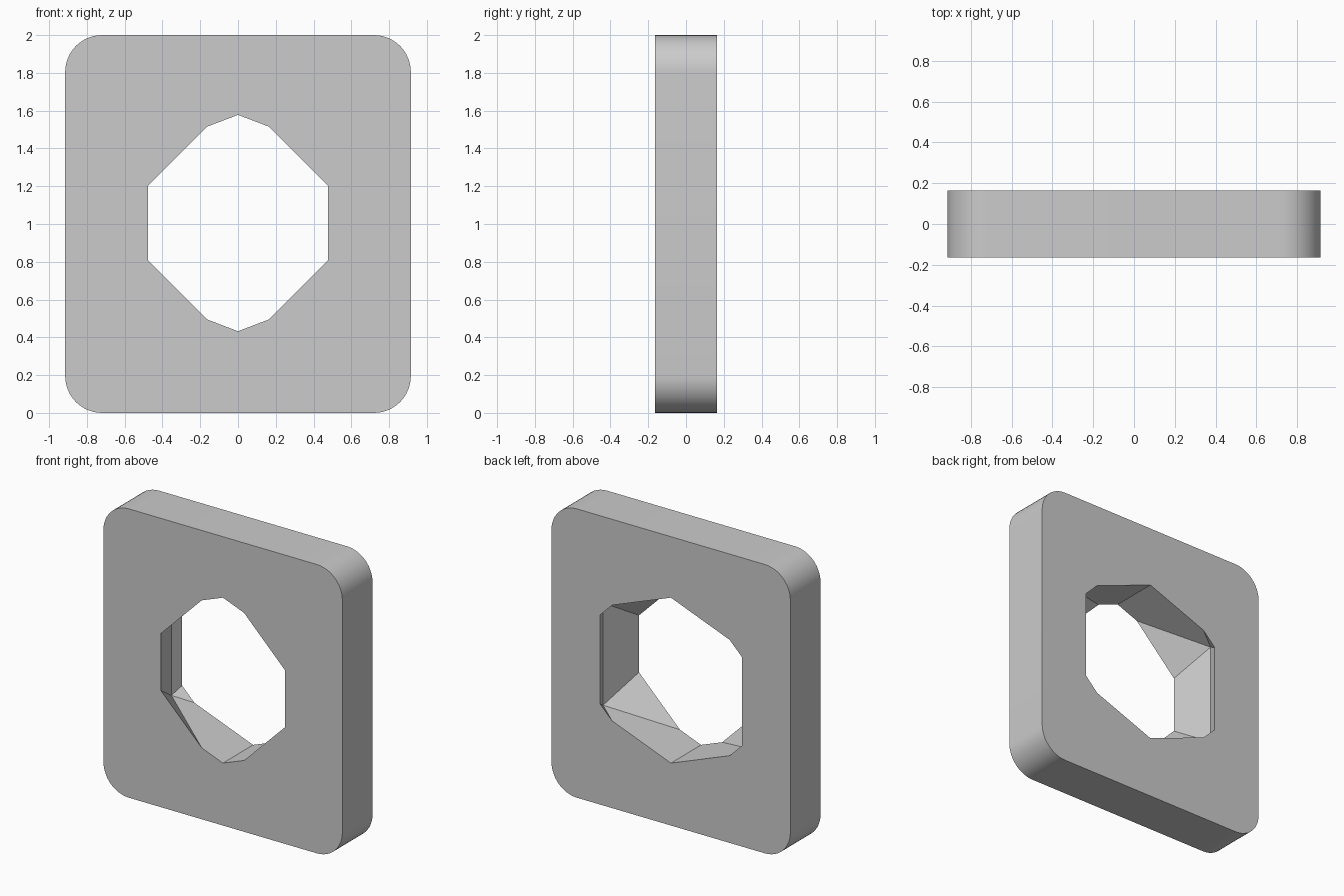
import bpy, bmesh
from math import sin, cos, pi, radians, sqrt

if "Cube" in bpy.data.objects:
    bpy.data.objects.remove(bpy.data.objects["Cube"])

W, H, T, R = 1.83, 2.0, 0.33, 0.195   # plate width, height, thickness, corner radius
STEPS = 12


def make_object(name, bm):
    bmesh.ops.recalc_face_normals(bm, faces=bm.faces[:])
    mesh = bpy.data.meshes.new(name)
    bm.to_mesh(mesh)
    bm.free()
    obj = bpy.data.objects.new(name, mesh)
    bpy.context.collection.objects.link(obj)
    return obj


# Rounded plate: one outline extruded front to back
bm = bmesh.new()
outline = []
for i, (sx, sz) in enumerate([(1, 1), (-1, 1), (-1, -1), (1, -1)]):
    cx, cz = sx * (W / 2 - R), H / 2 + sz * (H / 2 - R)
    for k in range(STEPS + 1):
        a = pi / 2 * (i + k / STEPS)
        outline.append(bm.verts.new((cx + R * cos(a), -T / 2, cz + R * sin(a))))
front = bm.faces.new(outline)
ext = bmesh.ops.extrude_face_region(bm, geom=[front], use_keep_orig=True)
bmesh.ops.translate(bm, vec=(0, T, 0),
                    verts=[g for g in ext["geom"] if isinstance(g, bmesh.types.BMVert)])
plate = make_object("plate", bm)

# Faceted hole: an icosahedron set slightly towards the back
S, PHI = 0.354, (1 + sqrt(5)) / 2
bm = bmesh.new()
for a in (-S, S):
    for b in (-S * PHI, S * PHI):
        for co in ((0, a, b), (a, b, 0), (b, 0, a)):
            bm.verts.new(co)
bmesh.ops.convex_hull(bm, input=bm.verts[:])
cutter = make_object("hole_cutter", bm)
cutter.location = (0, 0.089, 1.005)
cutter.hide_render = True

# Cut the hole and keep the facets crisp
cut = plate.modifiers.new("hole", 'BOOLEAN')
cut.operation = 'DIFFERENCE'
cut.solver = 'EXACT'
cut.object = cutter
bpy.ops.object.select_all(action='DESELECT')
plate.select_set(True)
bpy.context.view_layer.objects.active = plate
bpy.ops.object.modifier_apply(modifier=cut.name)
bpy.data.objects.remove(cutter)
bpy.ops.object.shade_smooth_by_angle(angle=radians(30))
